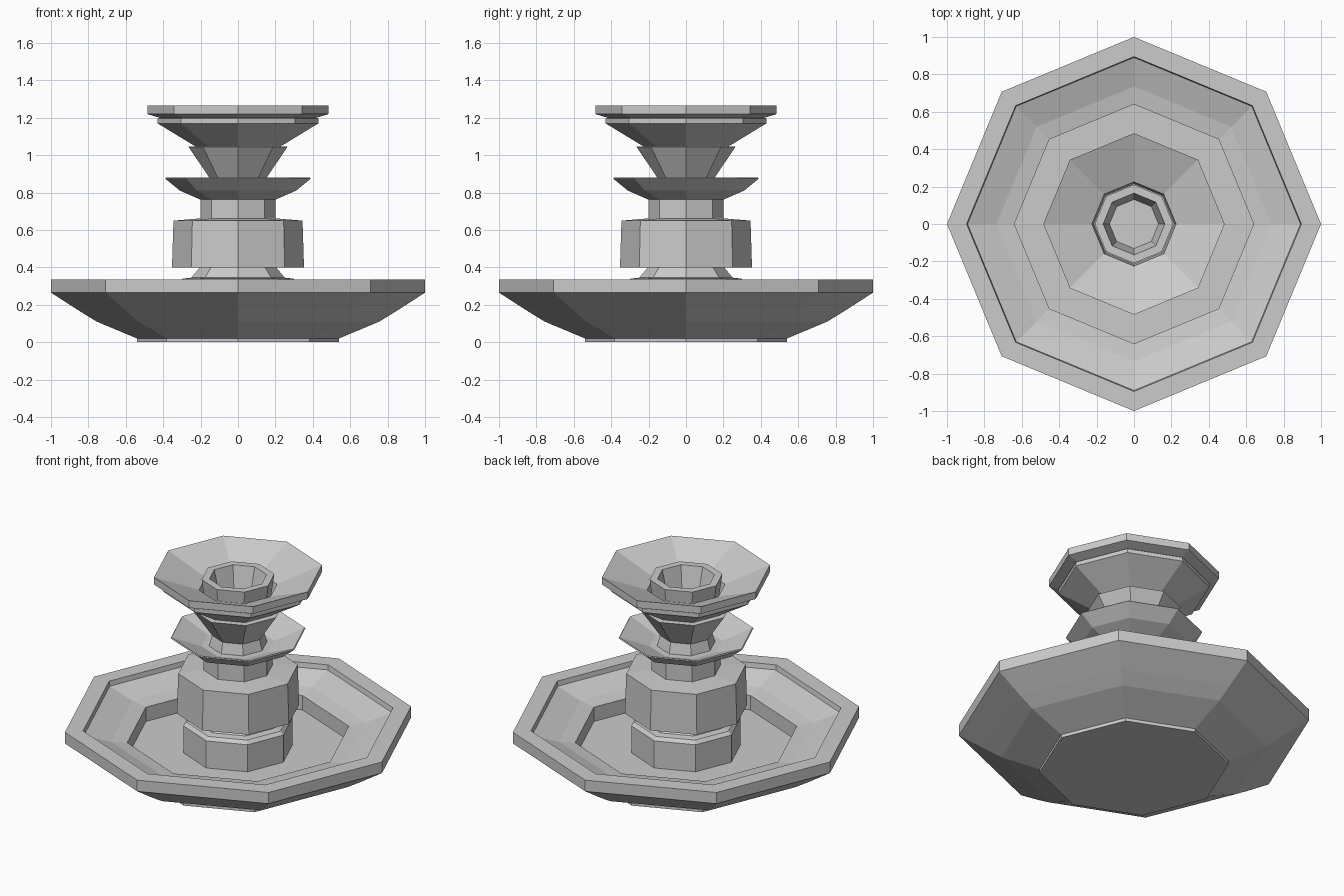
import bpy
import math

cube = bpy.data.objects.get("Cube")
if cube:
    bpy.data.objects.remove(cube, do_unlink=True)

SIDES = 8

stone = bpy.data.materials.new("grey stone")
stone.use_nodes = True
GREY = (0.6, 0.6, 0.6, 1)
stone.diffuse_color = GREY
stone.node_tree.nodes["Principled BSDF"].inputs["Base Color"].default_value = GREY


def turned(name, profile):
    """Octagonal solid turned from (radius, height) points, bottom centre to top centre."""
    verts, faces = [], []
    for r, z in profile:
        for i in range(SIDES):
            a = math.tau * i / SIDES
            verts.append((r * math.cos(a), r * math.sin(a), z))
    for k in range(len(profile) - 1):
        for i in range(SIDES):
            j = (i + 1) % SIDES
            low, high = k * SIDES, (k + 1) * SIDES
            faces.append((low + i, low + j, high + j, high + i))
    # Close both ends with a flat octagon
    faces.append(tuple(reversed(range(SIDES))))
    top = (len(profile) - 1) * SIDES
    faces.append(tuple(range(top, top + SIDES)))
    mesh = bpy.data.meshes.new(name)
    mesh.from_pydata(verts, [], faces)
    mesh.materials.append(stone)
    obj = bpy.data.objects.new(name, mesh)
    bpy.context.collection.objects.link(obj)
    return obj


# Large pool with a thick rim and a stepped inside
turned("basin", [(0.54, 0), (0.54, 0.02), (0.755, 0.11), (0.845, 0.165),
                 (1, 0.265), (1, 0.335), (0.895, 0.335), (0.89, 0.305),
                 (0.735, 0.255), (0.64, 0.24), (0.64, 0.15)])

# Foot in the pool, with a bevelled top and a tapering neck
turned("pedestal", [(0.315, 0.14), (0.315, 0.32), (0.295, 0.34), (0.25, 0.345),
                    (0.2, 0.405)])

# Heavy drum
turned("drum", [(0.353, 0.4), (0.345, 0.65), (0.2, 0.662)])

# Neck between drum and middle bowl
turned("neck", [(0.2, 0.655), (0.2, 0.77)])

# Middle bowl
turned("middle_bowl", [(0.2, 0.762), (0.31, 0.81), (0.39, 0.875), (0.385, 0.88),
                       (0.21, 0.81)])

# Flaring stem that carries the top bowl
turned("stem", [(0.17, 0.8), (0.15, 0.875), (0.265, 1.045), (0.2, 1.047)])

# Top bowl with a stepped lip and a sunken centre
turned("top_bowl", [(0.225, 1.045), (0.43, 1.17), (0.43, 1.195), (0.42, 1.2),
                    (0.485, 1.22), (0.485, 1.265), (0.225, 1.165), (0.215, 1.09)])

# Hollow spout in the top bowl
turned("spout", [(0.19, 1.08), (0.21, 1.23), (0.165, 1.23), (0.13, 1.085)])
